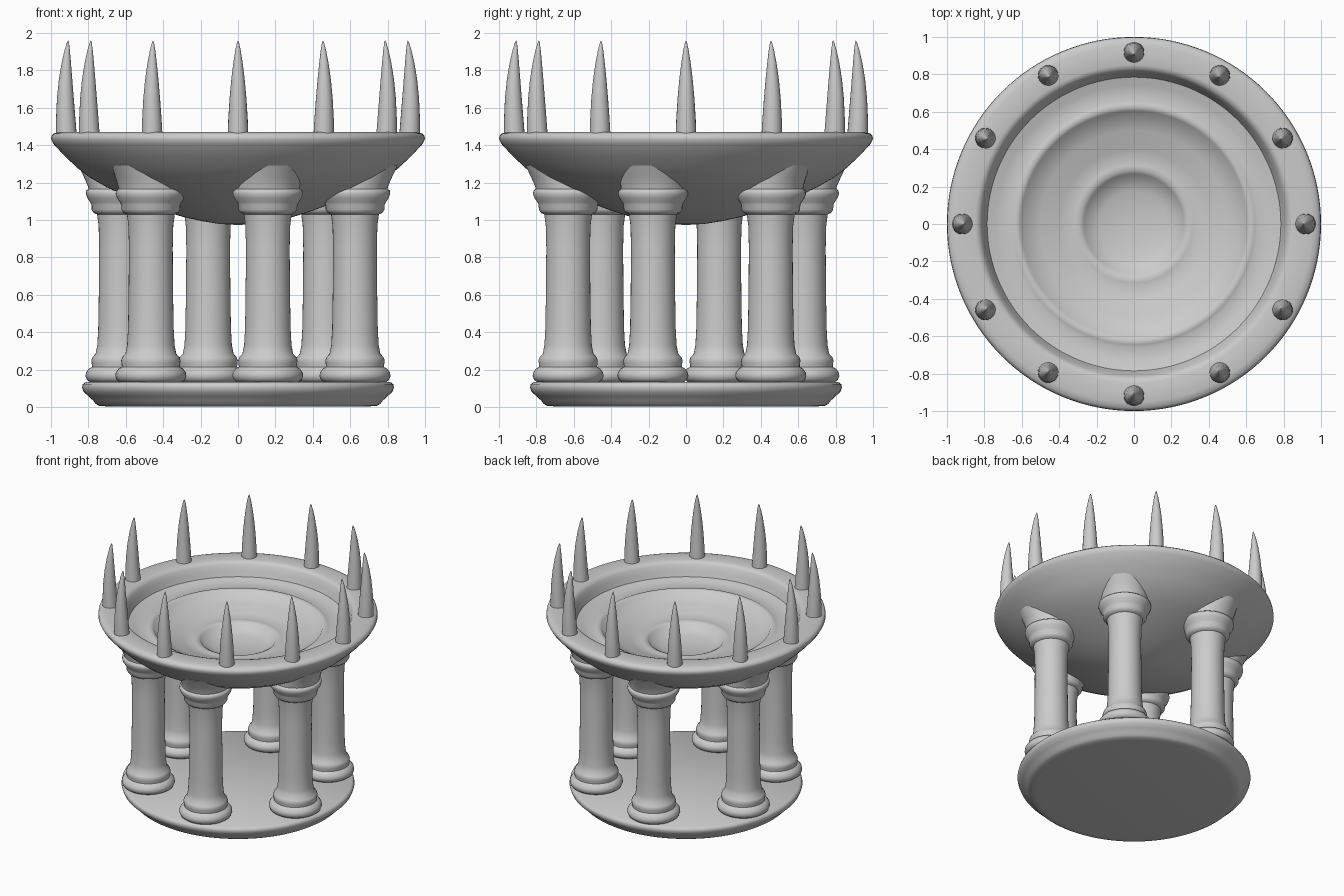
import bpy, bmesh
from math import sin, cos, pi, radians


def loft(name, rings, seg, loc=(0, 0, 0), rot=0, angle=35):
    """Stack circles (radius, z, x-offset) into a skin; radius 0 makes a point."""
    bm = bmesh.new()
    loops = []
    for r, z, dx in rings:
        if r == 0:
            loops.append([bm.verts.new((dx, 0, z))])
        else:
            loops.append([bm.verts.new((dx + r * cos(2 * pi * i / seg), r * sin(2 * pi * i / seg), z))
                          for i in range(seg)])
    for a, b in zip(loops, loops[1:]):
        for i in range(seg):
            j = (i + 1) % seg
            if len(a) == 1:
                bm.faces.new((a[0], b[j], b[i]))
            elif len(b) == 1:
                bm.faces.new((a[i], a[j], b[0]))
            else:
                bm.faces.new((a[i], a[j], b[j], b[i]))
    bmesh.ops.recalc_face_normals(bm, faces=bm.faces)
    mesh = bpy.data.meshes.new(name)
    bm.to_mesh(mesh)
    bm.free()
    ob = bpy.data.objects.new(name, mesh)
    bpy.context.collection.objects.link(ob)
    ob.location = loc
    ob.rotation_euler.z = rot
    bpy.ops.object.select_all(action='DESELECT')
    ob.select_set(True)
    bpy.context.view_layer.objects.active = ob
    bpy.ops.object.shade_smooth_by_angle(angle=radians(angle))
    return ob


def lathe(name, profile, seg, **kw):
    return loft(name, [(r, z, 0) for r, z in profile], seg, **kw)


# Round base plate with an undercut edge
lathe("base_plate", [(0, 0.003), (0.7, 0.003), (0.745, 0.007), (0.762, 0.018), (0.775, 0.035), (0.8, 0.058),
                     (0.825, 0.08), (0.834, 0.105), (0.83, 0.122), (0.815, 0.133), (0, 0.133)], 96, angle=50)

# Bowl: rounded underside, flat rim, stepped basin
lathe("bowl", [(0, 0.973), (0.1, 0.979), (0.2, 0.995), (0.3, 1.018), (0.4, 1.05), (0.5, 1.087),
               (0.6, 1.128), (0.7, 1.174), (0.79, 1.225), (0.86, 1.279), (0.93, 1.345), (0.985, 1.405),
               (1.0, 1.432), (0.997, 1.45), (0.983, 1.463), (0.955, 1.47), (0.85, 1.47), (0.83, 1.464),
               (0.815, 1.445), (0.8, 1.405), (0.785, 1.365), (0.74, 1.352), (0.66, 1.335), (0.645, 1.343),
               (0.625, 1.346), (0.605, 1.338), (0.592, 1.318), (0.5, 1.29), (0.4, 1.26), (0.335, 1.242),
               (0.315, 1.247), (0.29, 1.246), (0.268, 1.235), (0.25, 1.208), (0.18, 1.187), (0.1, 1.174),
               (0, 1.17)], 128, angle=45)

# Six columns with moulded feet and capitals, each with a leaning pad sunk into the bowl
column = [(0, 0.133), (0.165, 0.133), (0.182, 0.145), (0.19, 0.165), (0.187, 0.185), (0.172, 0.205),
          (0.155, 0.215), (0.157, 0.235), (0.159, 0.25), (0.152, 0.267), (0.136, 0.285), (0.127, 0.33),
          (0.122, 0.42), (0.119, 0.6), (0.117, 0.85), (0.12, 0.97), (0.128, 1.03), (0.146, 1.038),
          (0.157, 1.055), (0.158, 1.08), (0.165, 1.095), (0.182, 1.12), (0.188, 1.14), (0.186, 1.157),
          (0.174, 1.166), (0, 1.166)]
pad = [(0, 1.15, 0), (0.172, 1.15, 0), (0.172, 1.18, 0.005), (0.165, 1.23, 0.035), (0.155, 1.29, 0.075),
       (0, 1.29, 0.075)]
for i in range(6):
    a = radians(-15.8 + 60 * i)
    at = (0.65 * cos(a), 0.65 * sin(a), 0)
    lathe(f"column_{i + 1}", column, 40, loc=at, rot=a, angle=50)
    loft(f"column_pad_{i + 1}", pad, 40, loc=at, rot=a)

# Twelve slightly curved spikes around the rim
spike = [(0, 1.44, 0), (0.056, 1.44, 0), (0.052, 1.54, 0.004), (0.045, 1.65, 0.006), (0.036, 1.75, 0.005),
         (0.025, 1.84, 0.001), (0.014, 1.91, -0.004), (0.005, 1.95, -0.008), (0, 1.96, -0.009)]
for i in range(12):
    a = radians(30 * i)
    loft(f"rim_spike_{i + 1}", spike, 20, loc=(0.917 * cos(a), 0.917 * sin(a), 0), rot=a, angle=40)
